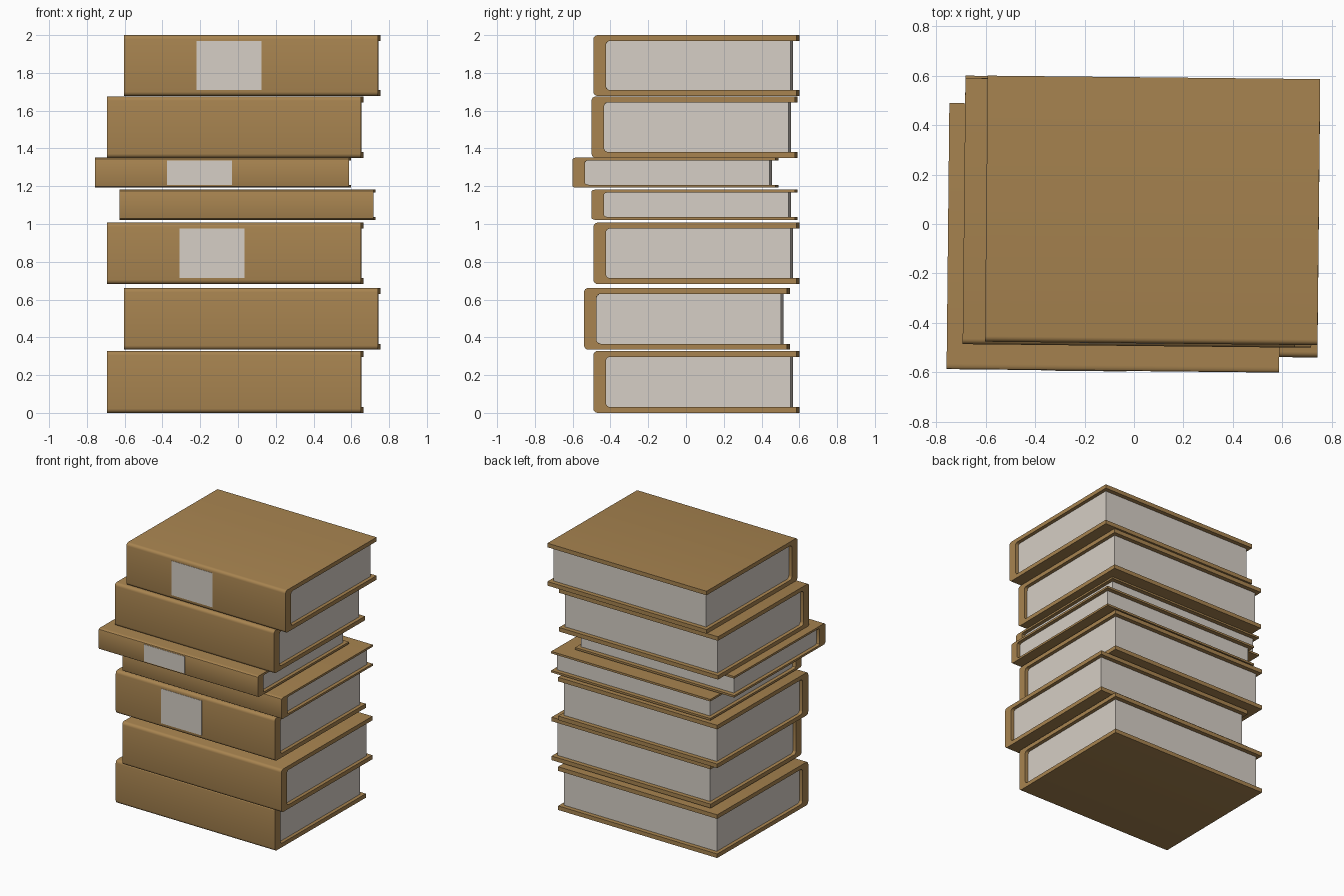
import bpy, bmesh, math
from mathutils import Matrix, Vector

if "Cube" in bpy.data.objects:
    bpy.data.objects.remove(bpy.data.objects["Cube"])

W, D = 1.345, 1.076          # book width (along spine) and depth
SPINE = 0.066                # spine thickness
TILT = math.radians(-0.6)    # slight twist of the whole stack


def material(name, rgb):
    m = bpy.data.materials.new(name)
    m.diffuse_color = (*rgb, 1)
    m.use_nodes = True
    m.node_tree.nodes["Principled BSDF"].inputs["Base Color"].default_value = m.diffuse_color
    return m


LEATHER = material("tan_cover", (0.39, 0.23, 0.08))
PAPER = material("paper", (0.67, 0.62, 0.56))


def finish(name, bm, mat, place):
    bmesh.ops.recalc_face_normals(bm, faces=bm.faces)
    me = bpy.data.meshes.new(name)
    bm.to_mesh(me)
    bm.free()
    me.materials.append(mat)
    ob = bpy.data.objects.new(name, me)
    ob.matrix_world = place
    bpy.context.collection.objects.link(ob)
    return ob


def corner(cy, cz, ry, rz, start, end, n=4):
    """Points of an elliptical corner in the y-z plane."""
    angles = [math.radians(start + (end - start) * i / n) for i in range(n + 1)]
    return [(cy + ry * math.cos(a), cz + rz * math.sin(a)) for a in angles]


def cover(name, h, t, place):
    """C-shaped hard cover: rounded spine at the front, open at the back."""
    y0, y1, yi = -D / 2, D / 2, -D / 2 + SPINE
    k = h / 0.325
    r, rz = 0.022, 0.022 * k
    pts = [(y1, h)]
    pts += corner(y0 + r, h - rz, r, rz, 90, 180)
    pts += corner(y0 + r, rz, r, rz, 180, 270)
    pts += [(y1, 0), (y1, t)]
    pts += corner(yi + r, t + rz, r, rz, 270, 180)
    pts += corner(yi + r, h - t - rz, r, rz, 180, 90)
    pts += [(y1, h - t)]
    bm = bmesh.new()
    face = bm.faces.new([bm.verts.new((-W / 2, y, z)) for y, z in pts])
    ext = bmesh.ops.extrude_face_region(bm, geom=[face])
    moved = [v for v in ext["geom"] if isinstance(v, bmesh.types.BMVert)]
    bmesh.ops.translate(bm, verts=moved, vec=(W, 0, 0))
    ob = finish(name, bm, LEATHER, place)
    bpy.context.view_layer.objects.active = ob
    ob.select_set(True)
    bpy.ops.object.shade_smooth_by_angle(angle=math.radians(30))
    ob.select_set(False)


def box(name, lo, hi, mat, place, round_front=0):
    lo, hi = Vector(lo), Vector(hi)
    bm = bmesh.new()
    bmesh.ops.create_cube(bm, size=1, matrix=Matrix.Translation((lo + hi) / 2)
                          @ Matrix.Diagonal((*(hi - lo), 1)))
    if round_front:
        # round the long edges that sit against the spine
        edges = [e for e in bm.edges
                 if all(abs(v.co.y - lo.y) < 1e-5 for v in e.verts)
                 and abs(e.verts[0].co.z - e.verts[1].co.z) < 1e-5]
        bmesh.ops.bevel(bm, geom=edges, offset=round_front, segments=3,
                        profile=0.5, affect='EDGES')
    finish(name, bm, mat, place)


# centre x, centre y, base z, height, has spine label
BOOKS = [
    (-0.015, 0.055, 0.000, 0.328, False),
    (0.075, 0.005, 0.335, 0.326, False),
    (-0.015, 0.055, 0.682, 0.325, True),
    (0.050, 0.045, 1.022, 0.160, False),
    (-0.080, -0.056, 1.192, 0.160, True),
    (-0.015, 0.045, 1.350, 0.325, False),
    (0.075, 0.055, 1.678, 0.322, True),
]

for i, (x, y, z, h, labelled) in enumerate(BOOKS, 1):
    place = Matrix.Translation((x, y, z)) @ Matrix.Rotation(TILT, 4, 'Z')
    t = 0.031 if h > 0.2 else 0.0155
    cover(f"book_{i}_cover", h, t, place)
    # page block set back from the three open edges
    box(f"book_{i}_pages",
        (-W / 2 + 0.027, -D / 2 + SPINE, t),
        (W / 2 - 0.027, D / 2 - 0.033, h - t),
        PAPER, place, 0.018 if h > 0.2 else 0.01)
    if labelled:
        # blank panel on the spine
        box(f"book_{i}_spine_label",
            (-0.29, -D / 2 - 0.002, t), (0.055, -D / 2 + 0.01, h - t),
            PAPER, place)
